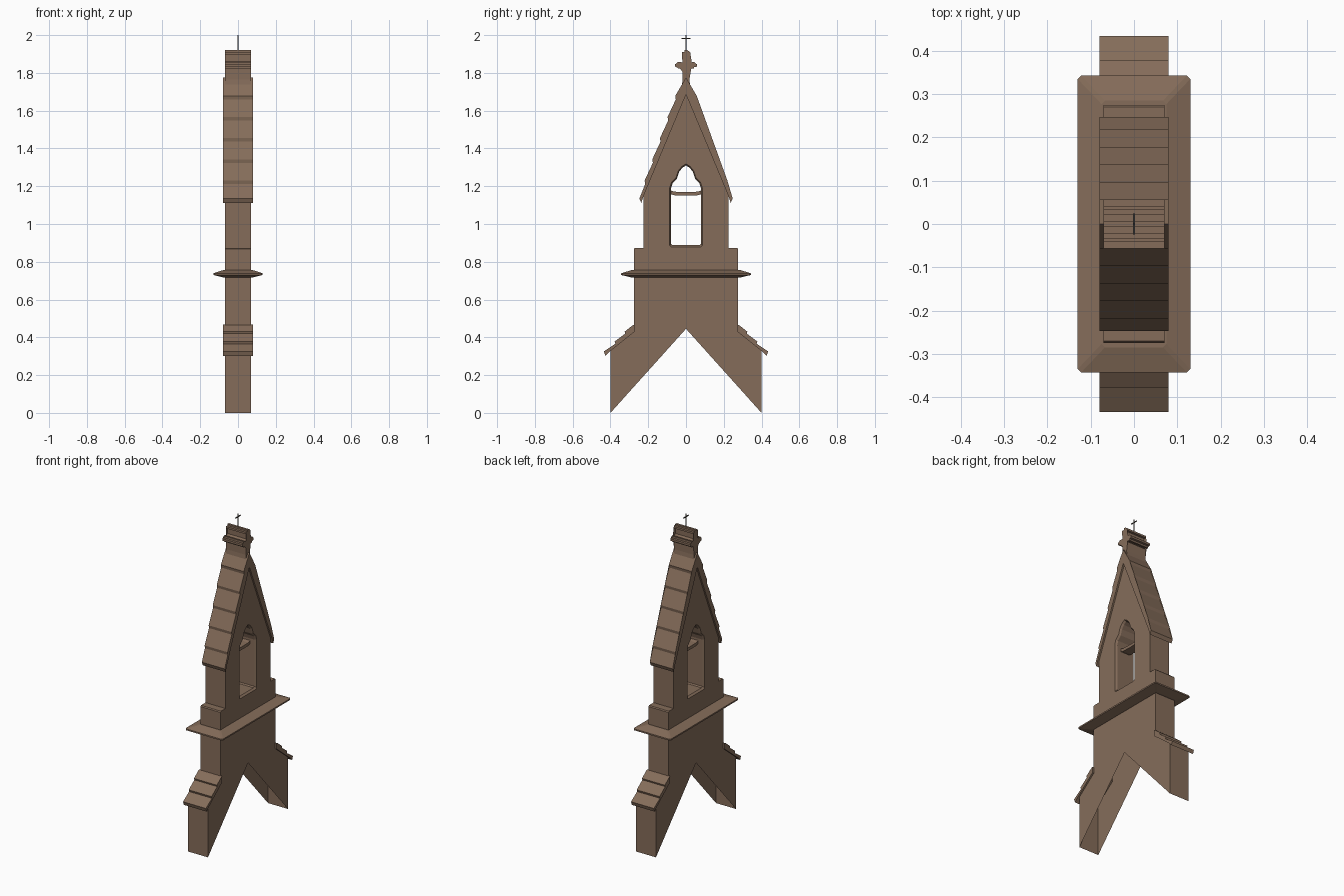
import bpy, bmesh

if "Cube" in bpy.data.objects:
    bpy.data.objects.remove(bpy.data.objects["Cube"])


def material(name, rgb):
    m = bpy.data.materials.new(name)
    m.diffuse_color = (*rgb, 1)
    m.use_nodes = True
    m.node_tree.nodes["Principled BSDF"].inputs["Base Color"].default_value = m.diffuse_color
    return m


STONE = material("brown_stone", (0.235, 0.152, 0.102))
IRON = material("dark_iron", (0.06, 0.05, 0.042))


def finish(name, bm, mat):
    bmesh.ops.recalc_face_normals(bm, faces=bm.faces)
    me = bpy.data.meshes.new(name)
    bm.to_mesh(me)
    bm.free()
    me.materials.append(mat)
    ob = bpy.data.objects.new(name, me)
    bpy.context.collection.objects.link(ob)
    return ob


def mirrored(half):
    """Close a (y, z) half outline by mirroring it across y = 0."""
    left = [(-y, z) for y, z in reversed(half) if abs(y) > 1e-6]
    return half + left


def ring(bm, pts, x):
    return [bm.verts.new((x, y, z)) for y, z in pts]


def bridge(bm, a, b):
    n = len(a)
    return [bm.faces.new((a[i], a[(i + 1) % n], b[(i + 1) % n], b[i])) for i in range(n)]


def extrude(name, pts, half_x, mat=STONE):
    bm = bmesh.new()
    a, b = ring(bm, pts, -half_x), ring(bm, pts, half_x)
    bridge(bm, a, b)
    caps = [bm.faces.new(a), bm.faces.new(b)]
    bmesh.ops.triangulate(bm, faces=caps)
    return finish(name, bm, mat)


def box(name, size, loc, mat):
    bm = bmesh.new()
    bmesh.ops.create_cube(bm, size=1)
    for v in bm.verts:
        v.co = [c * s + o for c, s, o in zip(v.co, size, loc)]
    return finish(name, bm, mat)


# Gable wall: stepped outline with a pointed bell opening, open underneath
outline = mirrored([(0, 0.445), (0.4, 0), (0.4, 0.33), (0.275, 0.43), (0.275, 0.868),
                    (0.27, 0.874), (0.225, 0.874), (0.225, 1.15), (0, 1.69)])
hole = mirrored([(0.072, 0.888), (0.079, 0.895), (0.079, 1.19), (0.071, 1.215),
                 (0.048, 1.24), (0.037, 1.275), (0.02, 1.297), (0, 1.31)])
hole_wide = [(y * 1.09, 1.1 + (z - 1.1) * 1.04) for y, z in hole]
bm = bmesh.new()
outer, wide, inner = [], [], []
for s in (-1, 1):
    outer.append(ring(bm, outline, s * 0.07))
    wide.append(ring(bm, hole_wide, s * 0.07))
    inner.append(ring(bm, hole, s * 0.058))
    edges = []
    for loop in (outer[-1], wide[-1]):
        edges += [bm.edges.new((loop[i - 1], loop[i])) for i in range(len(loop))]
    bmesh.ops.triangle_fill(bm, edges=edges, use_beauty=True, normal=(s, 0, 0))
    bridge(bm, wide[-1], inner[-1])
bridge(bm, *inner)
sides = bridge(bm, *outer)
bmesh.ops.delete(bm, geom=[sides[0], sides[-1]], context='FACES_ONLY')
finish("gable_wall", bm, STONE)

# Steep coping roof with six overlapping courses each side
half = [(0, 1.775)]
for i in range(5):
    y, z = 0.057 + 0.0405 * i, 1.678 - 0.112 * i
    half += [(y, z), (y - 0.003, z - 0.018)]
half += [(0.247, 1.135), (0.237, 1.112), (0.224, 1.15)]
left = [(-y, z) for y, z in reversed(half[1:])]
extrude("roof_coping", half + [(0, 1.685)] + left, 0.08)

# Shoulder copings over the lower buttresses
shoulder = [(0.272, 0.468), (0.285, 0.462), (0.325, 0.43), (0.322, 0.42), (0.378, 0.378),
            (0.374, 0.366), (0.435, 0.325), (0.427, 0.302), (0.412, 0.318), (0.272, 0.43)]
for side, s in (("right", 1), ("left", -1)):
    extrude("shoulder_coping_" + side, [(y * s, z) for y, z in shoulder], 0.08)

# Projecting string course with a thin sloped edge
bm = bmesh.new()
rings = []
for hx, hy, z in ((0.075, 0.285, 0.716), (0.13, 0.343, 0.73),
                  (0.13, 0.343, 0.739), (0.075, 0.285, 0.757)):
    c = 0.008
    corner = [(hx, hy - c), (hx - c, hy), (c - hx, hy), (-hx, hy - c),
              (-hx, c - hy), (c - hx, -hy), (hx - c, -hy), (hx, c - hy)]
    rings.append([bm.verts.new((x, y, z)) for x, y in corner])
for a, b in zip(rings, rings[1:]):
    bridge(bm, a, b)
bm.faces.new(rings[0])
bm.faces.new(rings[-1])
finish("string_course", bm, STONE)

# Bell beam across the opening
extrude("bell_beam", mirrored([(0, 1.15), (0.06, 1.152), (0.083, 1.158),
                               (0.083, 1.178), (0.06, 1.171), (0, 1.169)]), 0.03)

# Cross-shaped ridge finial
extrude("ridge_finial", mirrored([
    (0.024, 1.715), (0.018, 1.765), (0.018, 1.825), (0.01, 1.833), (0.032, 1.833),
    (0.032, 1.822), (0.042, 1.822), (0.042, 1.833), (0.057, 1.833), (0.057, 1.846),
    (0.042, 1.846), (0.042, 1.858), (0.032, 1.858), (0.032, 1.846), (0.018, 1.846),
    (0.007, 1.86), (0.007, 1.898), (0.022, 1.898), (0.022, 1.91), (0.007, 1.91),
    (0.007, 1.92)]), 0.07)

# Iron cross on top
box("cross_stem", (0.005, 0.005, 0.09), (0, 0, 1.955), IRON)
box("cross_bar", (0.005, 0.048, 0.005), (0, 0, 1.982), IRON)
